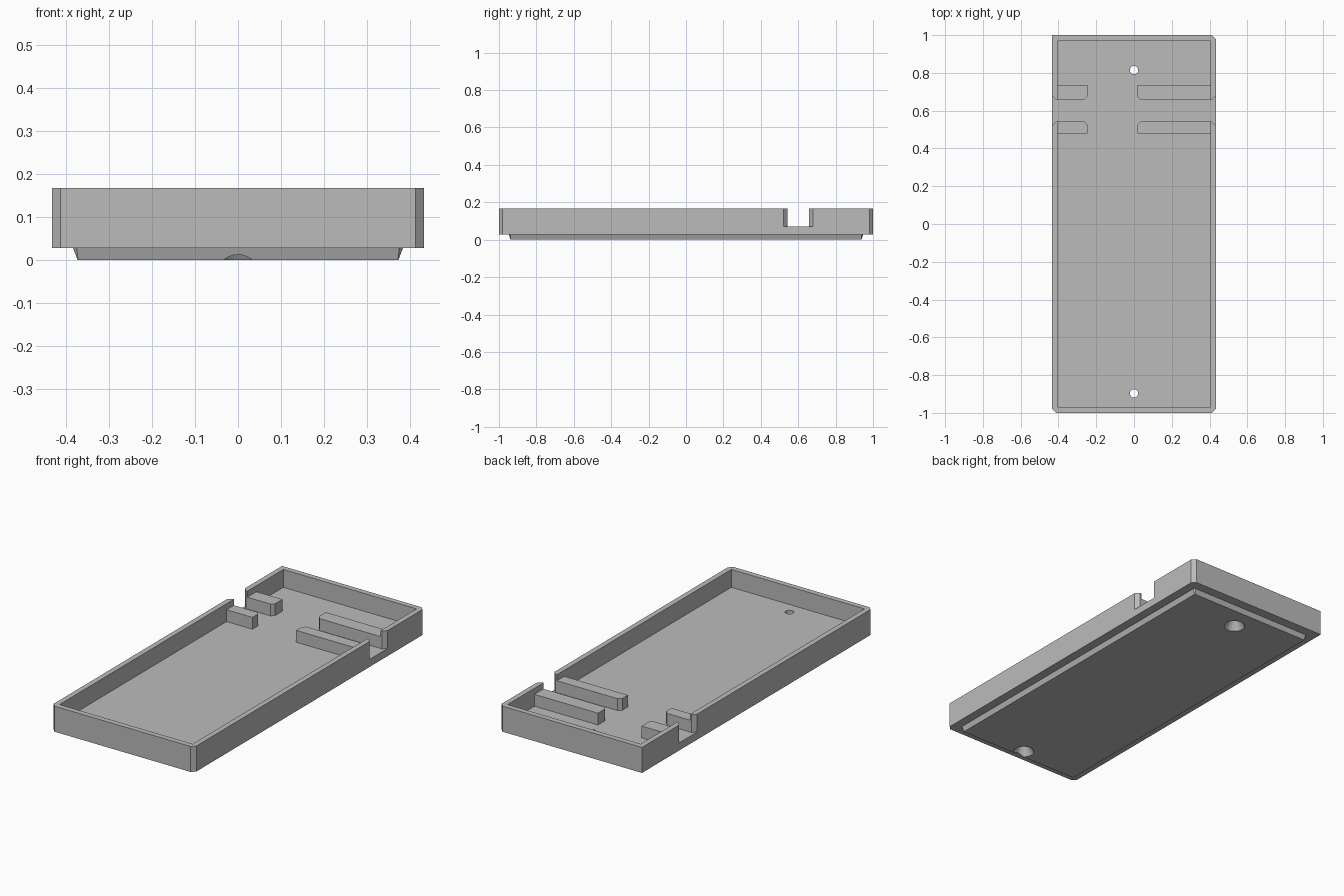
import bpy
import bmesh

cube = bpy.data.objects.get("Cube")
if cube:
    bpy.data.objects.remove(cube)

grey = bpy.data.materials.new("matte_grey")
grey.use_nodes = True
colour = (0.5, 0.5, 0.5, 1)
grey.diffuse_color = colour
grey.node_tree.nodes["Principled BSDF"].inputs["Base Color"].default_value = colour

HALF_W, WALL_X, WALL_Y = 0.433, 0.404, 0.97
RIM, FLOOR, STEP = 0.168, 0.07, 0.028
NOTCH_FRONT, NOTCH_BACK = 0.542, 0.658
CHAMFER = 0.02


def finish(bm, name):
    bmesh.ops.recalc_face_normals(bm, faces=bm.faces)
    mesh = bpy.data.meshes.new(name)
    bm.to_mesh(mesh)
    bm.free()
    mesh.materials.append(grey)
    obj = bpy.data.objects.new(name, mesh)
    bpy.context.scene.collection.objects.link(obj)
    return obj


def loft(name, lower, upper, z0, z1):
    """Solid between two plan outlines with equal point counts."""
    bm = bmesh.new()
    a = [bm.verts.new((x, y, z0)) for x, y in lower]
    b = [bm.verts.new((x, y, z1)) for x, y in upper]
    bm.faces.new(a)
    bm.faces.new(b)
    for i in range(len(a)):
        j = (i + 1) % len(a)
        bm.faces.new((a[i], a[j], b[j], b[i]))
    return finish(bm, name)


def boolean(target, tool, operation):
    mod = target.modifiers.new(operation, 'BOOLEAN')
    mod.operation, mod.solver, mod.object = operation, 'EXACT', tool
    bpy.context.view_layer.objects.active = target
    bpy.ops.object.modifier_apply(modifier=mod.name)
    bpy.data.objects.remove(tool)


def outline(w, h, c):
    """Rectangle with all four corners cut by c."""
    return [(w - c, -h), (w, -h + c), (w, h - c), (w - c, h),
            (-w + c, h), (-w, h - c), (-w, -h + c), (-w + c, -h)]


# Outer tray block: three cut corners, the back corner at -x stays square
plan = outline(HALF_W, 1, CHAMFER)
plan[4:6] = [(-HALF_W, 1)]
tray = loft("tray", plan, plan, STEP, RIM)

# Cavity with a flared notch through each side wall
side = [(WALL_X, -WALL_Y), (WALL_X, NOTCH_FRONT), (HALF_W - CHAMFER, NOTCH_FRONT),
        (HALF_W + CHAMFER, NOTCH_FRONT - 2 * CHAMFER),
        (HALF_W + CHAMFER, NOTCH_BACK + 2 * CHAMFER),
        (HALF_W - CHAMFER, NOTCH_BACK), (WALL_X, NOTCH_BACK), (WALL_X, WALL_Y)]
cavity = side + [(-x, y) for x, y in reversed(side)]
boolean(tray, loft("cavity_cutter", cavity, cavity, FLOOR, 0.3), 'DIFFERENCE')

# Tapered plug under the floor, joined to the tray
plug = loft("plug", outline(0.373, 0.938, 0.001), outline(0.384, 0.948, 0.009), 0, STEP + 0.001)
boolean(tray, plug, 'UNION')

# Countersunk screw holes
for y in (-0.897, 0.815):
    for r0, r1, z0, z1 in ((0.06, 0.022, -0.01, 0.05), (0.022, 0.022, -0.02, 0.2)):
        bm = bmesh.new()
        bmesh.ops.create_cone(bm, cap_ends=True, segments=32, radius1=r0, radius2=r1, depth=z1 - z0)
        bmesh.ops.translate(bm, verts=bm.verts, vec=(0, y, (z0 + z1) / 2))
        boolean(tray, finish(bm, "hole_cutter"), 'DIFFERENCE')


def rib(name, wall, end, y_back, y_notch):
    """Guide rib, chamfered along the notch side and the free end."""
    bm = bmesh.new()
    bmesh.ops.create_cube(bm, size=1)
    bmesh.ops.scale(bm, verts=bm.verts, vec=(abs(wall - end), abs(y_back - y_notch), 0.07))
    bmesh.ops.translate(bm, verts=bm.verts,
                        vec=((wall + end) / 2, (y_back + y_notch) / 2, FLOOR + 0.03))
    top = FLOOR + 0.06

    def on(edge, axis, value):
        return all(abs(v.co[axis] - value) < 1e-4 for v in edge.verts)

    edges = [e for e in bm.edges
             if on(e, 2, top) + on(e, 0, end) + on(e, 1, y_notch) == 2]
    bmesh.ops.bevel(bm, geom=edges, offset=0.017, segments=1, affect='EDGES')
    return finish(bm, name)


for label, wall, end in (("right", -WALL_X - 0.002, -0.247), ("left", WALL_X + 0.002, 0.018)):
    rib("front_rib_" + label, wall, end, 0.478, NOTCH_FRONT)
    rib("back_rib_" + label, wall, end, 0.737, NOTCH_BACK)
